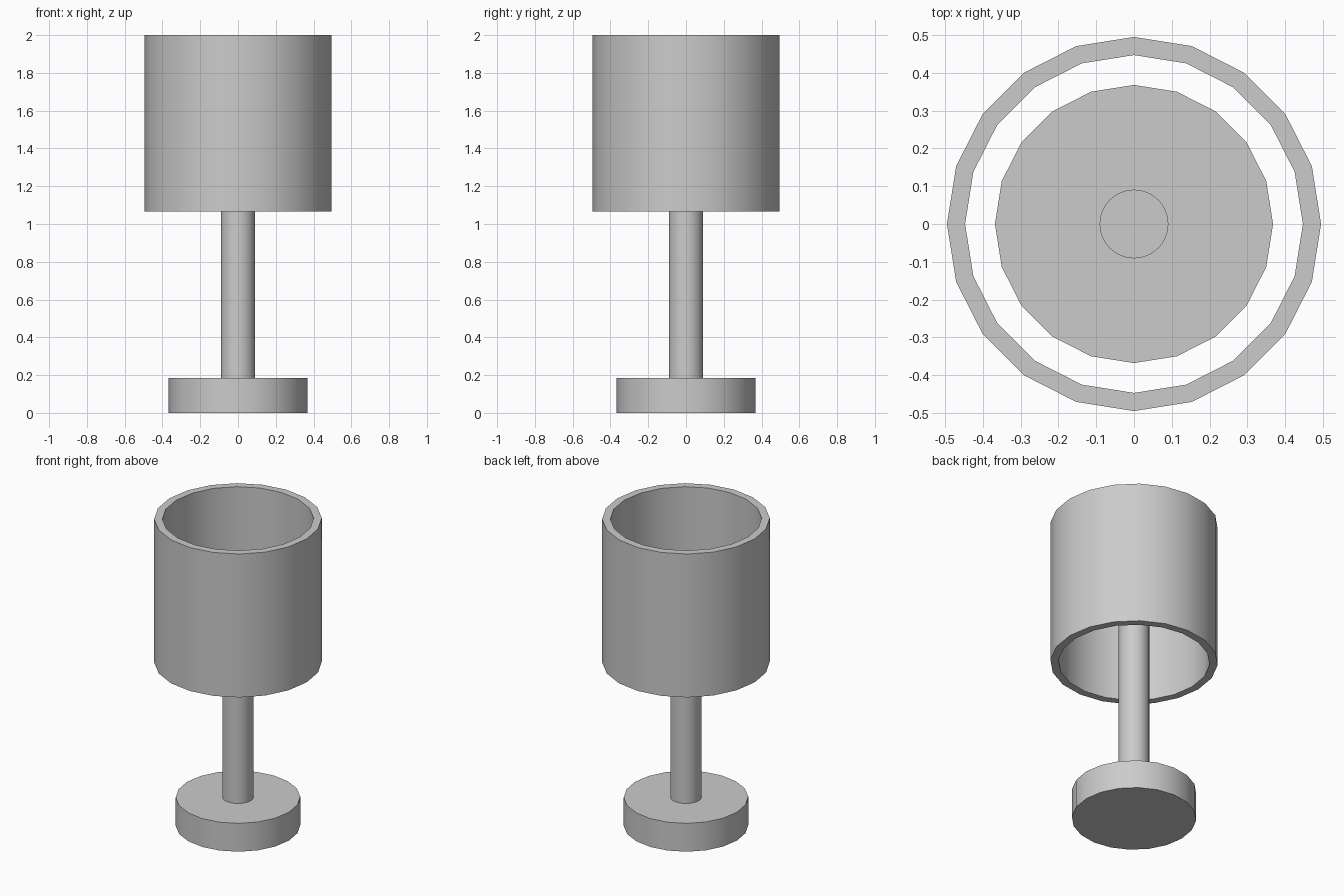
import bpy, math

if "Cube" in bpy.data.objects:
    bpy.data.objects.remove(bpy.data.objects["Cube"])


def lathe(name, profile, sides, closed=False):
    """Revolve an (r, z) profile around z; open profiles get flat n-gon caps."""
    n = len(profile)
    verts = [(r * math.cos(2 * math.pi * i / sides), r * math.sin(2 * math.pi * i / sides), z)
             for r, z in profile for i in range(sides)]
    faces = []
    for k in range(n if closed else n - 1):
        a, b = k * sides, (k + 1) % n * sides
        for i in range(sides):
            j = (i + 1) % sides
            faces.append((a + i, a + j, b + j, b + i))
    if not closed:
        faces.append(tuple(reversed(range(sides))))
        faces.append(tuple(range((n - 1) * sides, n * sides)))
    mesh = bpy.data.meshes.new(name)
    mesh.from_pydata(verts, [], faces)
    obj = bpy.data.objects.new(name, mesh)
    bpy.context.collection.objects.link(obj)
    bpy.ops.object.select_all(action='DESELECT')
    obj.select_set(True)
    bpy.context.view_layer.objects.active = obj
    bpy.ops.object.shade_smooth_by_angle(angle=math.radians(30))
    return obj


# Round foot
lathe("base", [(0.368, 0), (0.368, 0.185)], 20)

# Stem, ending hidden inside the shade
lathe("pole", [(0.091, 0.185), (0.091, 1.48)], 32)

# Open-ended shade with wall thickness
lathe("shade", [(0.495, 1.065), (0.495, 2), (0.447, 2), (0.447, 1.065)], 20, closed=True)
